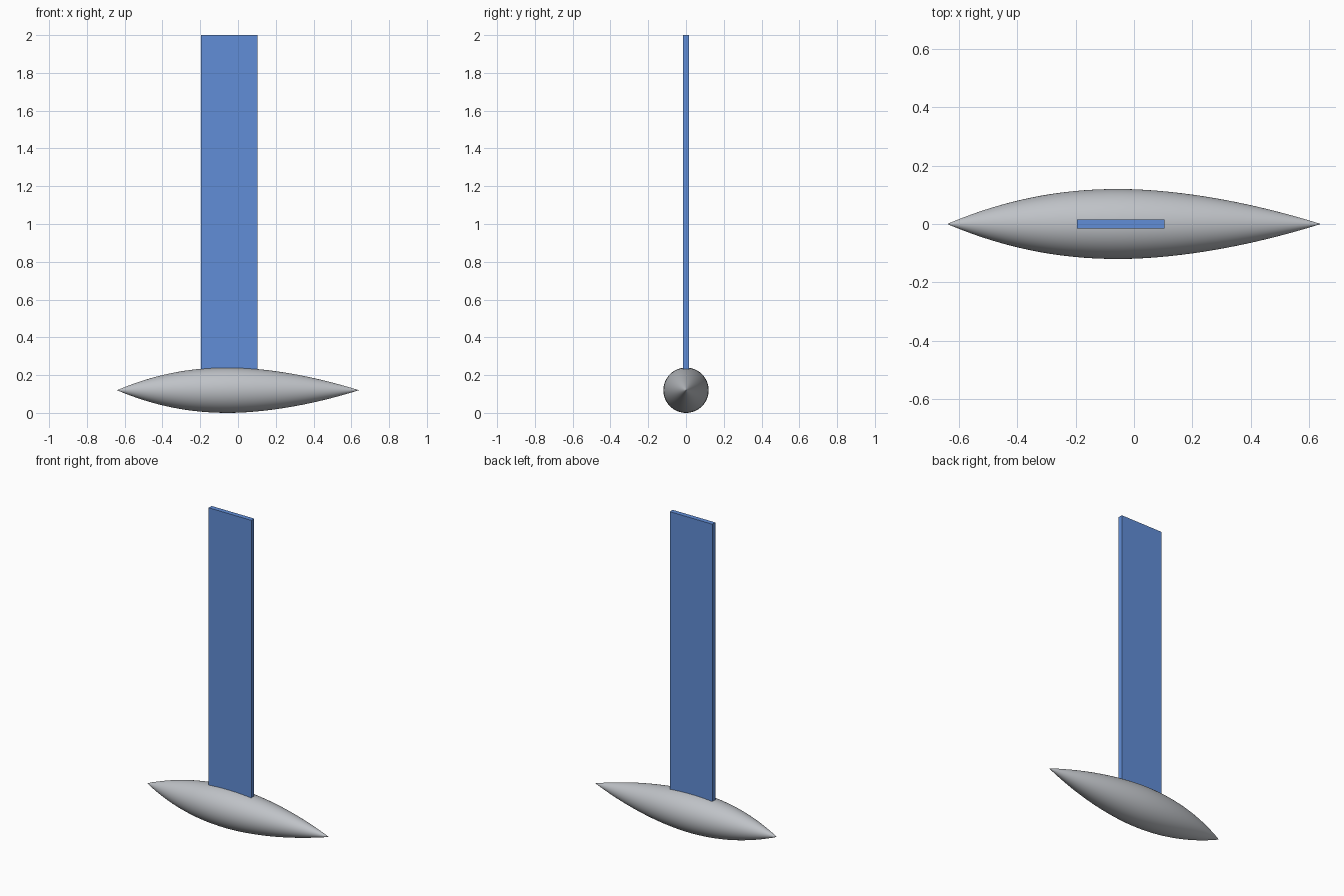
import bpy, bmesh, math

cube = bpy.data.objects.get("Cube")
if cube:
    bpy.data.objects.remove(cube, do_unlink=True)


def make_material(name, rgb):
    mat = bpy.data.materials.new(name)
    mat.use_nodes = True
    mat.diffuse_color = (*rgb, 1)
    mat.node_tree.nodes["Principled BSDF"].inputs["Base Color"].default_value = (*rgb, 1)
    return mat


def add_object(name, bm, mat):
    bmesh.ops.recalc_face_normals(bm, faces=bm.faces)
    mesh = bpy.data.meshes.new(name)
    bm.to_mesh(mesh)
    bm.free()
    mesh.materials.append(mat)
    obj = bpy.data.objects.new(name, mesh)
    bpy.context.collection.objects.link(obj)
    return obj


grey = make_material("light grey", (0.52, 0.54, 0.57))
blue = make_material("blue", (0.12, 0.27, 0.68))

RADIUS, HALF_LENGTH, WIDEST = 0.12, 0.64, -0.05


def hull_radius(x):
    # Blunter nose, straighter tail
    if x < WIDEST:
        t = (WIDEST - x) / (WIDEST + HALF_LENGTH)
        return RADIUS * (1 - t ** 2.1)
    t = (x - WIDEST) / (HALF_LENGTH - WIDEST)
    return RADIUS * (1 - t ** 1.8)


# Spindle body: half profile spun around the x axis
bm = bmesh.new()
steps, sides = 48, 64
profile = []
for i in range(steps + 1):
    x = -HALF_LENGTH * math.cos(math.pi * i / steps)
    profile.append(bm.verts.new((x, 0, max(hull_radius(x), 0))))
edges = [bm.edges.new(pair) for pair in zip(profile, profile[1:])]
bmesh.ops.spin(bm, geom=profile + edges, cent=(0, 0, 0), axis=(1, 0, 0),
               angle=math.tau, steps=sides, use_merge=False)
bmesh.ops.remove_doubles(bm, verts=bm.verts, dist=0.0001)
body = add_object("spindle_body", bm, grey)
body.location.z = RADIUS
for poly in body.data.polygons:
    poly.use_smooth = True

# Upright flat mast rising from inside the body
bm = bmesh.new()
bmesh.ops.create_cube(bm, size=1)
bottom, top = RADIUS, 2.0
for v in bm.verts:
    v.co.x = v.co.x * 0.30 - 0.046
    v.co.y *= 0.03
    v.co.z = top if v.co.z > 0 else bottom
add_object("mast", bm, blue)
